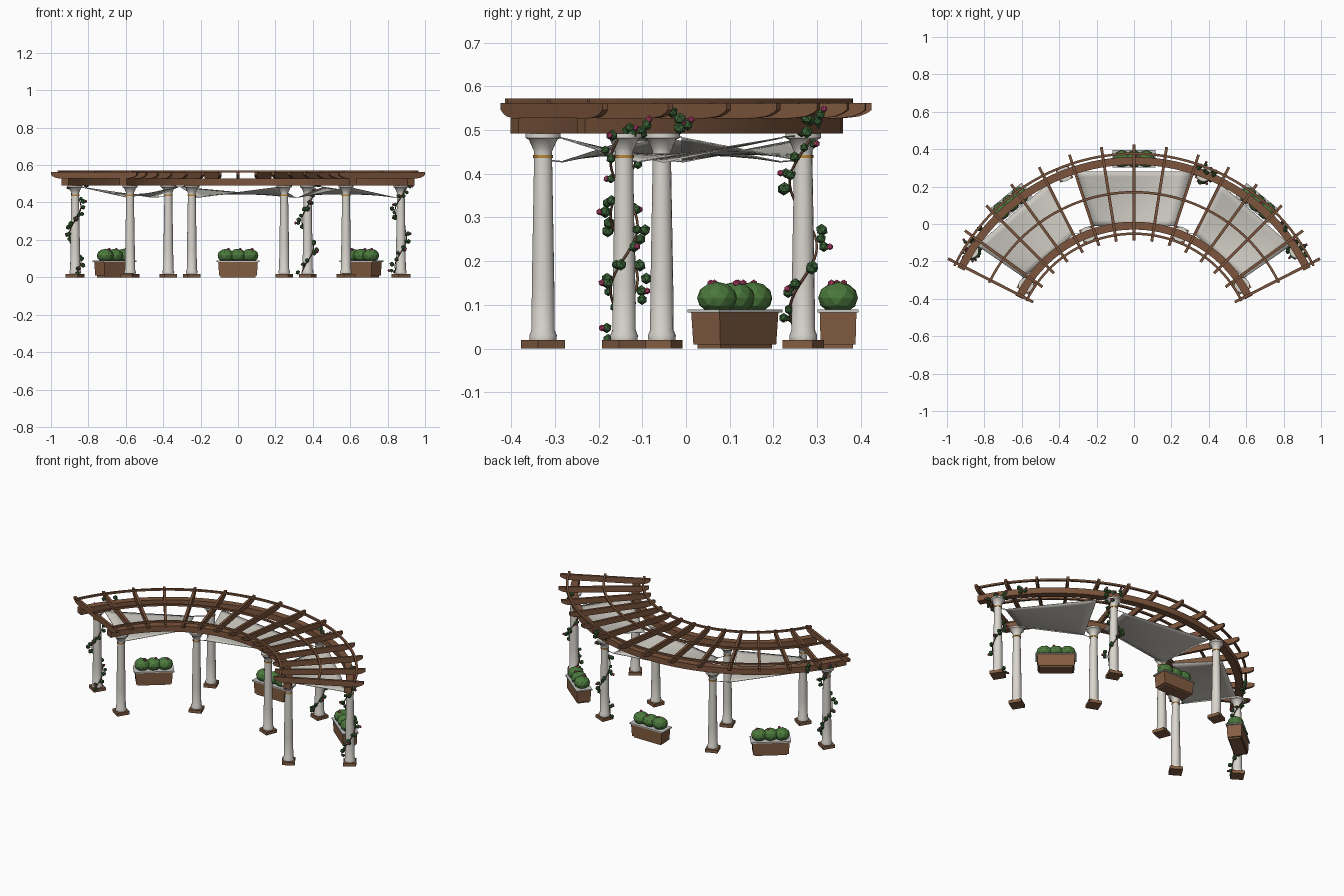
import bpy, bmesh, math, random
from mathutils import Matrix, Vector

random.seed(7)
cube = bpy.data.objects.get("Cube")
if cube:
    bpy.data.objects.remove(cube, do_unlink=True)

CY = -0.692                      # arc centre on the y axis
R_IN, R_OUT = 0.683, 1.03        # column and beam rings
COL_ANGLES = (-57.7, -21.2, 21.2, 57.7)


def material(name, rgb):
    m = bpy.data.materials.new(name)
    m.use_nodes = True
    m.diffuse_color = (*rgb, 1)
    m.node_tree.nodes["Principled BSDF"].inputs["Base Color"].default_value = (*rgb, 1)
    return m


WOOD = material("beam wood", (0.20, 0.09, 0.045))
CLAY = material("planter brown", (0.23, 0.11, 0.055))
STONE = material("pale stone", (0.70, 0.67, 0.62))
RIM = material("rim grey", (0.56, 0.56, 0.55))
GOLD = material("gold band", (0.48, 0.24, 0.04))
CLOTH = material("shade cloth", (0.60, 0.58, 0.53))
SHRUB = material("shrub green", (0.07, 0.19, 0.045))
LEAF = material("leaf green", (0.045, 0.13, 0.04))
PINK = material("blossom pink", (0.55, 0.06, 0.17))
STEM = material("stem brown", (0.13, 0.06, 0.03))


def polar(deg, r, z=0.0):
    a = math.radians(deg)
    return Vector((r * math.sin(a), CY + r * math.cos(a), z))


def place(deg, r, z=0.0):
    """Matrix whose local y points outward from the arc centre."""
    return Matrix.Translation(polar(deg, r, z)) @ Matrix.Rotation(-math.radians(deg), 4, 'Z')


def finish(bm, name, mat, matrix=None, smooth=False):
    bmesh.ops.recalc_face_normals(bm, faces=bm.faces)
    if smooth:
        for f in bm.faces:
            f.smooth = True
        for e in bm.edges:
            e.smooth = e.calc_face_angle(0) < math.radians(40)
    me = bpy.data.meshes.new(name)
    bm.to_mesh(me)
    bm.free()
    me.materials.append(mat)
    ob = bpy.data.objects.new(name, me)
    bpy.context.collection.objects.link(ob)
    if matrix:
        ob.matrix_world = matrix
    return ob


def box(name, mat, matrix, sx, sy, z0, z1, taper=1.0):
    bm = bmesh.new()
    bmesh.ops.create_cube(bm, size=1)
    for v in bm.verts:
        k = taper if v.co.z < 0 else 1
        v.co = (v.co.x * sx * k, v.co.y * sy * k, z0 if v.co.z < 0 else z1)
    return finish(bm, name, mat, matrix)


def lathe(name, mat, matrix, profile, segs=16):
    bm = bmesh.new()
    rings = [[bm.verts.new((r * math.cos(math.tau * i / segs), r * math.sin(math.tau * i / segs), z))
              for i in range(segs)] for r, z in profile]
    for a, b in zip(rings, rings[1:]):
        for i in range(segs):
            j = (i + 1) % segs
            bm.faces.new((a[i], a[j], b[j], b[i]))
    bm.faces.new(rings[0])
    bm.faces.new(rings[-1])
    return finish(bm, name, mat, matrix, smooth=True)


def arc_bar(name, mat, r, width, z0, z1, half_angle, segs=42):
    bm = bmesh.new()
    h = width / 2
    rings = [[bm.verts.new(polar(-half_angle + 2 * half_angle * i / segs, r + d, z))
              for d, z in ((-h, z0), (h, z0), (h, z1), (-h, z1))] for i in range(segs + 1)]
    for a, b in zip(rings, rings[1:]):
        for k in range(4):
            n = (k + 1) % 4
            bm.faces.new((a[k], a[n], b[n], b[k]))
    bm.faces.new(rings[0])
    bm.faces.new(rings[-1])
    return finish(bm, name, mat, smooth=True)


def tube(name, mat, points, radius):
    cu = bpy.data.curves.new(name, 'CURVE')
    cu.dimensions = '3D'
    cu.bevel_depth = radius
    cu.bevel_resolution = 1
    sp = cu.splines.new('POLY')
    sp.points.add(len(points) - 1)
    for p, co in zip(sp.points, points):
        p.co = (*co, 1)
    cu.materials.append(mat)
    ob = bpy.data.objects.new(name, cu)
    bpy.context.collection.objects.link(ob)


def blobs(name, mat, items, subdiv=1, squash=1.0, matrix=None):
    """One object made of faceted balls given as (centre, radius)."""
    bm = bmesh.new()
    for centre, r in items:
        m = (Matrix.Translation(centre) @ Matrix.Diagonal((r, r, r * squash, 1))
             @ Matrix.Rotation(random.uniform(0, 6), 4, 'Z'))
        bmesh.ops.create_icosphere(bm, subdivisions=subdiv, radius=1, matrix=m)
    return finish(bm, name, mat, matrix)


# Columns: plinth, turned shaft, band and capital
SHAFT = ((0.031, 0.02), (0.032, 0.03), (0.027, 0.042), (0.026, 0.15), (0.021, 0.432),
         (0.021, 0.452), (0.024, 0.458), (0.033, 0.478), (0.041, 0.482), (0.041, 0.492))
for ring, r in (("inner", R_IN), ("outer", R_OUT)):
    for n, a in enumerate(COL_ANGLES, 1):
        m = place(a, r)
        box(f"{ring}_plinth_{n}", CLAY, m, 0.073, 0.073, 0, 0.019)
        lathe(f"{ring}_column_{n}", STONE, m, SHAFT)
        lathe(f"{ring}_column_band_{n}", GOLD, m, ((0.0235, 0.436), (0.0235, 0.443)))

# Curved main beams and the thin battens on top
for ring, r in (("inner", R_IN), ("outer", R_OUT)):
    arc_bar(f"{ring}_beam", WOOD, r, 0.042, 0.492, 0.528, 64)
for n, r in enumerate((0.64, 0.862, 1.068), 1):
    arc_bar(f"roof_batten_{n}", WOOD, r, 0.013, 0.561, 0.572, 64)

# Radial rafters with scooped tails
R0, R1 = 0.605, 1.117
TAIL = ((0.0, 0.562), (0.0, 0.546), (0.012, 0.538), (0.03, 0.531), (0.055, 0.528))
outline = [(R0 + d, z) for d, z in TAIL] + [(R1 - d, z) for d, z in reversed(TAIL)]
for n in range(15):
    bm = bmesh.new()
    face = bm.faces.new([bm.verts.new((-0.0075, y, z)) for y, z in outline])
    ext = bmesh.ops.extrude_face_region(bm, geom=[face])["geom"]
    bmesh.ops.translate(bm, vec=(0.015, 0, 0), verts=[v for v in ext if isinstance(v, bmesh.types.BMVert)])
    finish(bm, f"rafter_{n + 1}", WOOD, place(-63 + 9 * n, 0))

# Twisted shade sails with cords to the columns
HIGH, LOW, GRID = 0.484, 0.428, 10
SPANS = ((-55.5, -26.5), (-17.5, 17.5), (26.5, 55.5))
for n, (a0, a1) in enumerate(SPANS):
    c00, c10 = polar(a0, 0.715, LOW), polar(a1, 0.715, HIGH)
    c01, c11 = polar(a0, 1.02, HIGH), polar(a1, 1.02, LOW)
    bm = bmesh.new()
    rows = []
    for j in range(GRID + 1):
        v = j / GRID
        rows.append([])
        for i in range(GRID + 1):
            u = i / GRID
            p = c00.lerp(c10, u).lerp(c01.lerp(c11, u), v)
            p.z -= 0.16 * u * (1 - u) * v * (1 - v)
            rows[-1].append(bm.verts.new(p))
    for a, b in zip(rows, rows[1:]):
        for i in range(GRID):
            bm.faces.new((a[i], a[i + 1], b[i + 1], b[i]))
    sail = finish(bm, f"shade_sail_{n + 1}", CLOTH, smooth=True)
    sail.modifiers.new("thickness", 'SOLIDIFY').thickness = 0.003
    for corner, ang, r in ((c00, COL_ANGLES[n], R_IN), (c10, COL_ANGLES[n + 1], R_IN),
                           (c01, COL_ANGLES[n], R_OUT), (c11, COL_ANGLES[n + 1], R_OUT)):
        tube(f"sail_cord_{n + 1}", RIM, [corner, polar(ang, r, corner.z + 0.004)], 0.0018)

# Planters with clipped shrubs
for n, a in enumerate((-39.4, 0, 39.4), 1):
    m = place(a, 1.04)
    box(f"planter_foot_{n}", CLAY, m, 0.185, 0.068, 0, 0.009)
    box(f"planter_box_{n}", CLAY, m, 0.212, 0.084, 0.009, 0.082, 0.95)
    box(f"planter_rim_{n}", RIM, m, 0.228, 0.094, 0.082, 0.089)
    xs = (-0.064, 0, 0.064)
    blobs(f"planter_shrubs_{n}", SHRUB, [(Vector((x, 0, 0.116)), 0.046) for x in xs], 2, 0.8, m)
    blobs(f"planter_blossoms_{n}", PINK,
          [(Vector((x + 0.012, random.uniform(-0.02, 0.02), 0.149)), 0.009) for x in xs], 1, 1, m)

# Climbing vines on three outer columns, trailing along the outer beam
for n, a in enumerate((-57.7, 21.2, 57.7), 1):
    foot = polar(a, R_OUT)
    phase = random.uniform(0, 6)

    def helix(t, r):
        w = phase + t * math.tau * 1.6
        return foot + Vector((r * math.cos(w), r * math.sin(w), 0.02 + 0.47 * t))

    tube(f"vine_stem_{n}", STEM, [helix(i / 40, 0.031) for i in range(41)], 0.003)
    leaves, blossoms = [], []
    for i in range(22):
        t = (i + random.random()) / 22
        jitter = Vector([random.uniform(-0.012, 0.012) for _ in range(3)])
        leaves.append((helix(t, 0.042) + jitter, random.uniform(0.010, 0.015)))
        if i % 4 == 1:
            blossoms.append((helix(t, 0.056) + jitter, 0.008))
    inward = -1 if a > 0 else 1
    for i in range(11):
        ang = a + inward * random.uniform(-4, 9)
        spot = polar(ang, R_OUT + random.uniform(0.012, 0.034), random.uniform(0.492, 0.545))
        leaves.append((spot, random.uniform(0.010, 0.015)))
        if i % 3 == 0:
            blossoms.append((spot + Vector((0, 0.008, 0.013)), 0.008))
    blobs(f"vine_leaves_{n}", LEAF, leaves)
    blobs(f"vine_blossoms_{n}", PINK, blossoms)
